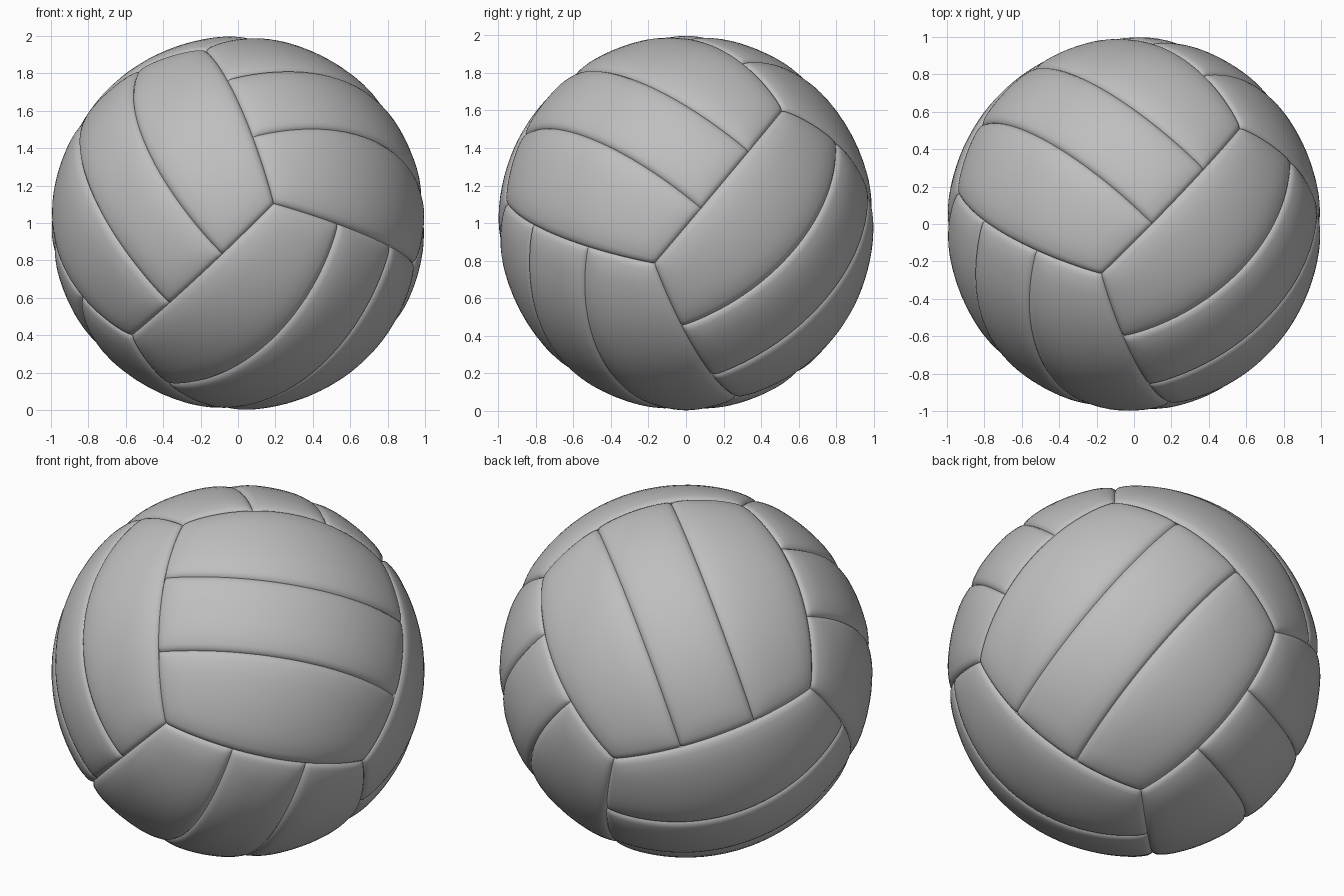
import bpy, bmesh, math
from mathutils import Vector

cube = bpy.data.objects.get("Cube")
if cube:
    bpy.data.objects.remove(cube, do_unlink=True)

# Single matte grey for the whole ball
grey = bpy.data.materials.new("matte_grey")
grey.use_nodes = True
GREY = (0.52, 0.52, 0.52, 1)
grey.diffuse_color = GREY
bsdf = grey.node_tree.nodes["Principled BSDF"]
bsdf.inputs["Base Color"].default_value = GREY
bsdf.inputs["Roughness"].default_value = 0.7

# Tilted cube axes: each axis carries two opposite sides of three strips
u = Vector((-0.76, 0.435, -0.705)).normalized()
v = Vector((-0.37, 0.70, 0.85))
v = (v - u * v.dot(u)).normalized()
w = u.cross(v)
if w.dot(Vector((0.77, 0.82, -0.30))) < 0:
    w = -w
axes = [u, v, w]

SEAM = 0.215          # offset of the two seams from the middle of a side
ACROSS, ALONG = 16, 36
CENTRE = Vector((0, 0, 1))


def eased(i, n):
    """Sample 0..1 with more points near both ends."""
    return 0.5 - 0.5 * math.cos(math.pi * i / n)


def drop(d):
    """Sink of the padded surface at distance d from a seam."""
    soft = max(0.0, 1 - d / 0.13)
    tight = max(0.0, 1 - d / 0.022)
    return 0.014 * soft ** 2 + 0.012 * tight ** 2


def make_strip(name, normal, side, along, band):
    bm = bmesh.new()
    rows = []
    for j in range(ALONG + 1):
        phi = (eased(j, ALONG) - 0.5) * math.pi / 2
        c = math.cos(phi)
        rim = c / math.sqrt(1 + c * c)      # where this side meets its neighbour
        limits = [-rim, -SEAM, SEAM, rim]
        lo, hi = math.asin(limits[band]), math.asin(limits[band + 1])
        row = []
        for i in range(ACROSS + 1):
            q = eased(i, ACROSS)
            a = lo + (hi - lo) * q
            across = min(q, 1 - q) * (hi - lo)
            end = (math.pi / 4 - abs(phi)) * math.cos(a)
            r = 1.0 - math.hypot(drop(across), drop(end))
            d = side * math.sin(a) + (normal * c + along * math.sin(phi)) * math.cos(a)
            row.append(bm.verts.new(CENTRE + d * r))
        rows.append(row)
    for r0, r1 in zip(rows, rows[1:]):
        for i in range(ACROSS):
            bm.faces.new((r0[i], r0[i + 1], r1[i + 1], r1[i]))
    # Turn every face outward and shade it smooth
    bm.normal_update()
    for f in bm.faces:
        f.smooth = True
        if f.normal.dot(f.calc_center_median() - CENTRE) < 0:
            f.normal_flip()
    mesh = bpy.data.meshes.new(name)
    bm.to_mesh(mesh)
    bm.free()
    mesh.materials.append(grey)
    bpy.context.collection.objects.link(bpy.data.objects.new(name, mesh))


# Six sides, three strips each, turning from side to side
for k in range(3):
    for sign, half in ((1, "far"), (-1, "near")):
        for band, place in enumerate(("first", "middle", "last")):
            make_strip(f"{half}_side_{k + 1}_{place}_strip", axes[k] * sign,
                       axes[(k + 1) % 3], axes[(k + 2) % 3], band)
